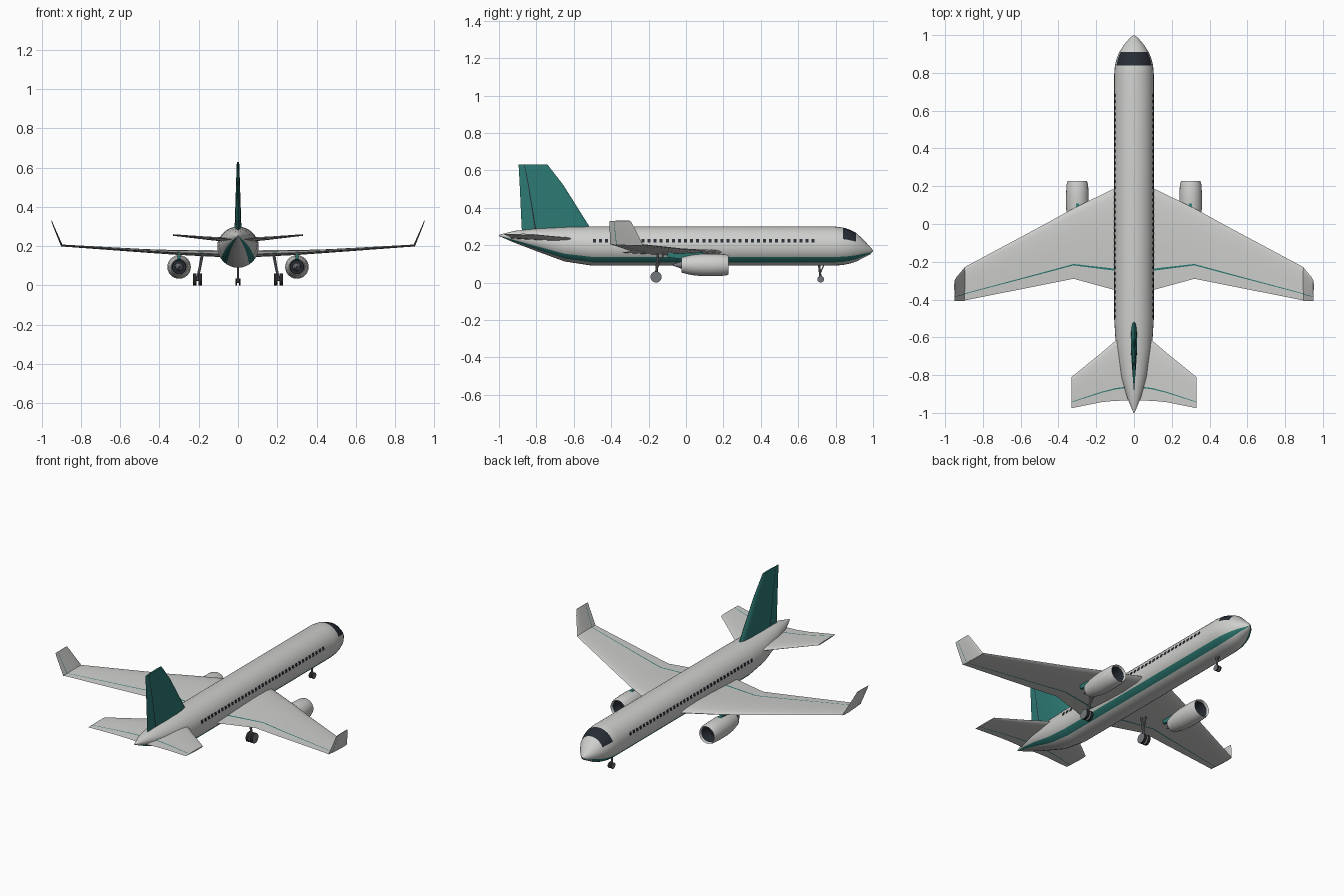
import bpy, bmesh, math
from mathutils import Vector, Matrix

if "Cube" in bpy.data.objects:
    bpy.data.objects.remove(bpy.data.objects["Cube"])


def material(name, rgb):
    m = bpy.data.materials.new(name)
    m.use_nodes = True
    m.diffuse_color = (*rgb, 1)
    m.node_tree.nodes["Principled BSDF"].inputs["Base Color"].default_value = (*rgb, 1)
    return m


light = material("light grey paint", (0.62, 0.63, 0.61))
teal = material("teal paint", (0.025, 0.19, 0.17))
dark = material("dark glass", (0.02, 0.025, 0.035))
metal = material("grey metal", (0.17, 0.18, 0.2))
tyre = material("black rubber", (0.02, 0.02, 0.022))


def finish(name, bm, mats, mirror=False, angle=35):
    bmesh.ops.recalc_face_normals(bm, faces=bm.faces)
    mesh = bpy.data.meshes.new(name)
    bm.to_mesh(mesh)
    bm.free()
    for m in mats:
        mesh.materials.append(m)
    for p in mesh.polygons:
        p.use_smooth = True
    mesh.set_sharp_from_angle(angle=math.radians(angle))
    ob = bpy.data.objects.new(name, mesh)
    bpy.context.collection.objects.link(ob)
    if mirror:
        ob.modifiers.new("Mirror", 'MIRROR')
    return ob


def loft(bm, rings, paint, caps=True):
    """Skin closed rings of points; paint(ring, segment) gives the material slot."""
    loops = [[bm.verts.new(p) for p in ring] for ring in rings]
    n = len(loops[0])
    for i, (a, b) in enumerate(zip(loops, loops[1:])):
        for j in range(n):
            k = (j + 1) % n
            bm.faces.new((a[j], a[k], b[k], b[j])).material_index = paint(i, j)
    if caps:
        for i in (0, -1):
            bm.faces.new(loops[i]).material_index = paint(0, 0)


def round_ring(x, y, z, rx, rz, n):
    return [Vector((x + rx * math.cos(2 * math.pi * j / n), y,
                    z + rz * math.sin(2 * math.pi * j / n))) for j in range(n)]


# Fuselage: y, centre height, half width, half height
SEG = 32
body = [(1, .17, .002, .002), (.985, .171, .022, .02), (.95, .18, .052, .047),
        (.91, .189, .078, .077), (.875, .192, .092, .091), (.84, .194, .101, .1),
        (.79, .195, .105, .105), (-.5, .195, .105, .105), (-.65, .205, .096, .092),
        (-.8, .228, .07, .06), (-.92, .245, .036, .031), (-1, .252, .003, .003)]


def paint_body(i, j):
    deg = (j + .5) * 360 / SEG
    if i in (3, 4) and 22 < deg < 158:
        return 2                                   # cockpit glass
    from_bottom = abs(deg - 270)
    return 1 if 33 < from_bottom < 57 else 0       # lower side stripes


bm = bmesh.new()
loft(bm, [round_ring(0, y, z, rx, rz, SEG) for y, z, rx, rz in body], paint_body)
finish("fuselage", bm, [light, teal, dark])

# Cabin windows: thin plates following the cabin side
bm = bmesh.new()
tilt = math.asin(.028 / .105)
for i in range(37):
    y = -.49 + i * 1.17 / 36
    place = Matrix.Translation((0, y, .195)) @ Matrix.Rotation(-tilt, 4, 'Y') \
        @ Matrix.Translation((.1035, 0, 0)) @ Matrix.Diagonal((.006, .016, .018, 1))
    bmesh.ops.create_cube(bm, size=1, matrix=place)
finish("cabin_windows", bm, [dark], mirror=True)

# Lifting surfaces: aerofoil sections with a thin hinge seam
HALF = [(0, 0), (.02, .4), (.1, .8), (.3, 1), (.55, .8), (.79, .4), (.81, .37)]
FOIL = HALF + [(1, .04)] + [(f, -t) for f, t in reversed(HALF[1:])]
SEAMS = (5, 8)


def surface(name, stations, mats, mirror=True):
    """Each station: leading edge, trailing edge, half thickness, thickness direction."""
    rings = []
    for lead, trail, thick, axis in stations:
        lead, trail, axis = Vector(lead), Vector(trail), Vector(axis).normalized()
        rings.append([lead.lerp(trail, f) + axis * t * thick for f, t in FOIL])
    bm = bmesh.new()
    loft(bm, rings, lambda i, j: int(j in SEAMS))
    return finish(name, bm, mats, mirror)


up = (0, 0, 1)
surface("wings", [
    ((.03, .22, .162), (.03, -.37, .158), .018, up),
    ((.1, .19, .163), (.1, -.35, .16), .017, up),
    ((.32, .083, .169), (.32, -.29, .167), .012, up),
    ((.47, .0, .176), (.47, -.32, .176), .009, up),
    ((.9, -.23, .203), (.9, -.405, .205), .005, (-.2, 0, 1))], [light, teal])
surface("winglets", [
    ((.897, -.23, .2), (.897, -.407, .203), .005, (-.8, 0, .5)),
    ((.939, -.28, .3), (.939, -.408, .3), .003, (-1, 0, .4)),
    ((.95, -.297, .33), (.95, -.408, .33), .002, (-1, 0, .4))], [light, teal])
surface("tailplanes", [
    ((.01, -.56, .228), (.01, -.935, .235), .011, up),
    ((.1, -.62, .235), (.1, -.936, .239), .01, up),
    ((.17, -.68, .241), (.17, -.943, .244), .008, up),
    ((.33, -.81, .256), (.33, -.975, .259), .004, up)], [light, teal])
side = (1, 0, 0)
surface("tail_fin", [
    ((0, -.49, .26), (0, -.875, .25), .018, side),
    ((0, -.52, .305), (0, -.879, .3), .017, side),
    ((0, -.655, .52), (0, -.889, .52), .01, side),
    ((0, -.74, .63), (0, -.895, .63), .006, side)], [teal, dark], mirror=False)

# Engines: spinner, fan, intake, nacelle, nozzle and exhaust cone in one turned profile
engine = [(.18, .001), (.165, .012), (.14, .02), (.14, .046), (.215, .046), (.228, .051),
          (.21, .057), (.15, .06), (.09, .06), (.03, .054), (-.025, .041), (-.025, .037),
          (.01, .034), (.01, .022), (-.03, .018), (-.075, .002)]
slots = [1, 1, 2, 2, 0, 0, 0, 0, 0, 0, 0, 2, 2, 1, 1]
bm = bmesh.new()
loft(bm, [round_ring(.3, y, .094, r, r, 24) for y, r in engine],
     lambda i, j: slots[i], caps=False)
finish("engines", bm, [light, metal, dark], mirror=True)

# Engine pylons: slim blocks swept back under the wings
bm = bmesh.new()
pylon = [(.11, .145, .153), (.06, .14, .17), (-.02, .125, .168), (-.1, .135, .165)]
loft(bm, [[Vector((.3 + s * .008, y, z)) for s, z in ((-1, lo), (1, lo), (1, hi), (-1, hi))]
          for y, lo, hi in pylon], lambda i, j: 0)
finish("engine_pylons", bm, [teal], mirror=True)


def rod(bm, start, end, radius, slot=0, n=10):
    start, end = Vector(start), Vector(end)
    d = end - start
    place = Matrix.Translation((start + end) / 2) @ d.to_track_quat('Z', 'Y').to_matrix().to_4x4()
    made = bmesh.ops.create_cone(bm, cap_ends=True, segments=n, radius1=radius,
                                 radius2=radius, depth=d.length, matrix=place)
    for f in {f for v in made["verts"] for f in v.link_faces}:
        f.material_index = slot if len(f.verts) == 4 else 0


def wheel_pair(bm, x, y, r, gap, width):
    """Two tyres with metal faces on a short axle."""
    rod(bm, (x - gap, y, r), (x + gap, y, r), r * .25)
    for s in (-1, 1):
        c = x + s * gap
        rod(bm, (c - width / 2, y, r), (c + width / 2, y, r), r, 1, 20)


# Landing gear
bm = bmesh.new()
rod(bm, (.18, -.15, .16), (.207, -.16, .03), .007)
rod(bm, (.187, -.12, .15), (.2, -.158, .07), .004)
wheel_pair(bm, .207, -.16, .03, .014, .017)
finish("main_landing_gear", bm, [metal, tyre], mirror=True)

bm = bmesh.new()
rod(bm, (0, .71, .11), (0, .72, .018), .006)
rod(bm, (0, .74, .1), (0, .718, .05), .003)
wheel_pair(bm, 0, .72, .018, .009, .009)
finish("nose_landing_gear", bm, [metal, tyre])
